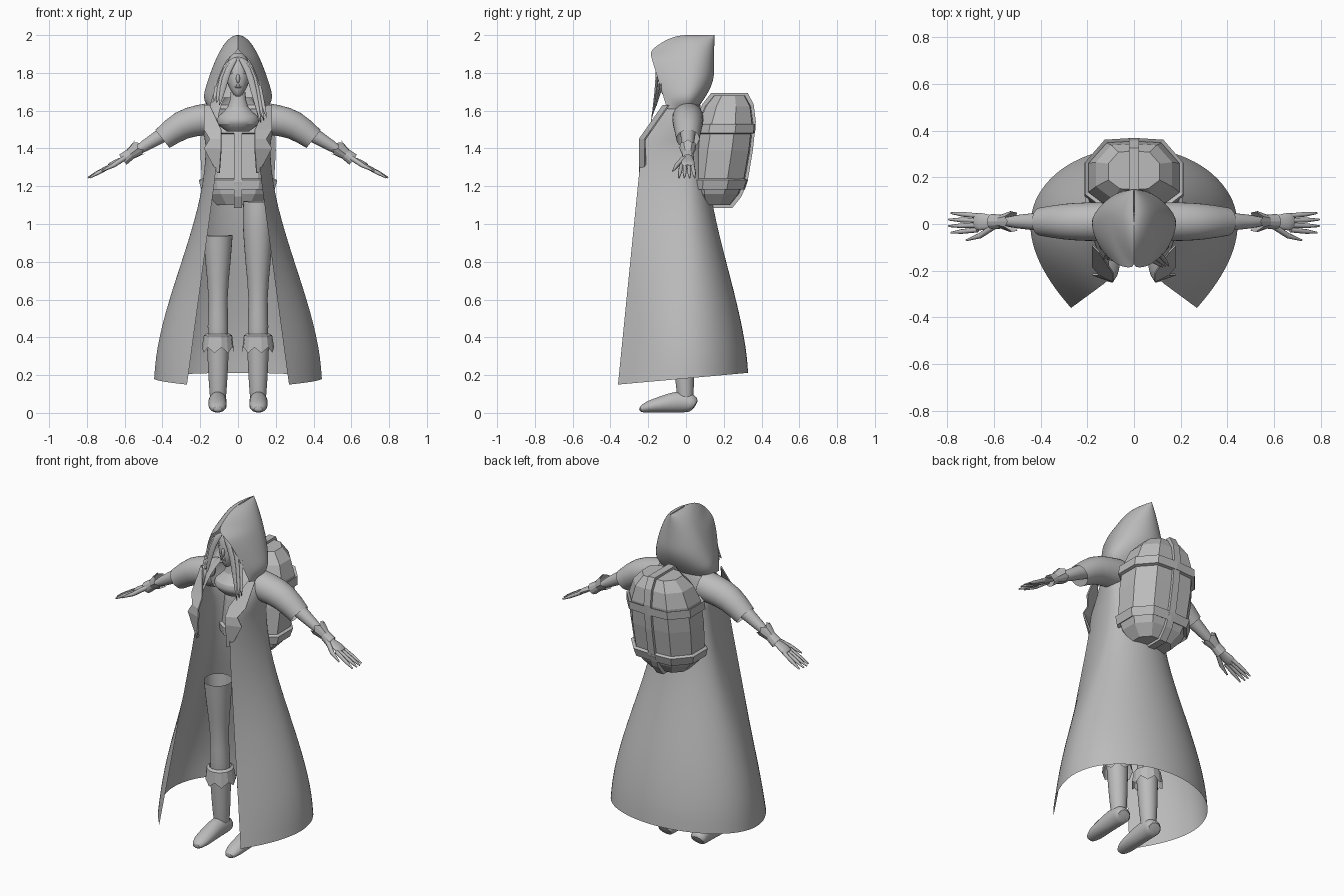
import bpy, bmesh
from math import sin, cos, pi, sqrt, radians
from mathutils import Vector

if bpy.data.objects.get("Cube"):
    bpy.data.objects.remove(bpy.data.objects["Cube"])

grey = bpy.data.materials.new("plain grey")
grey.use_nodes = True
grey.diffuse_color = (.5, .5, .5, 1)
for node in grey.node_tree.nodes:
    if node.type == 'BSDF_PRINCIPLED':
        node.inputs["Base Color"].default_value = grey.diffuse_color

ACROSS = Vector((1, 0, 0))
DEPTH = Vector((0, 1, 0))


def loft(name, rings, closed=True, caps=False, smooth=True, subdiv=0, flip=1):
    """Skin a list of equal-length rings; a flip of -1 mirrors it across x."""
    bm = bmesh.new()
    rows = [[bm.verts.new((x * flip, y, z)) for x, y, z in ring] for ring in rings]
    count = len(rows[0])
    for lower, upper in zip(rows, rows[1:]):
        for i in range(count if closed else count - 1):
            j = (i + 1) % count
            bm.faces.new((lower[i], lower[j], upper[j], upper[i]))
    if caps:
        bm.faces.new(rows[0])
        bm.faces.new(rows[-1])
    bmesh.ops.recalc_face_normals(bm, faces=bm.faces)
    mesh = bpy.data.meshes.new(name)
    bm.to_mesh(mesh)
    bm.free()
    mesh.materials.append(grey)
    if smooth:
        mesh.shade_smooth()
        mesh.set_sharp_from_angle(angle=radians(50))
    part = bpy.data.objects.new(name, mesh)
    bpy.context.collection.objects.link(part)
    if subdiv:
        modifier = part.modifiers.new("smooth", 'SUBSURF')
        modifier.levels = modifier.render_levels = subdiv
        modifier.boundary_smooth = 'PRESERVE_CORNERS'
    return part


def tube(name, path, ref, sides=12, flat=1, jag=0, **options):
    """Path of (x, y, z, radius along ref, optional other radius); jag notches the end."""
    points = [Vector(p[:3]) for p in path]
    last = len(path) - 1
    rings = []
    for i, p in enumerate(path):
        along = (points[min(i + 1, last)] - points[max(i - 1, 0)]).normalized()
        u = (ref - along * ref.dot(along)).normalized()
        v = along.cross(u)
        ring = []
        for k in range(sides):
            angle = 2 * pi * k / sides
            corner = points[i] + u * p[3] * cos(angle) + v * p[-1] * flat * sin(angle)
            if i == last and k % 2:
                corner += along * jag
            ring.append(corner)
        rings.append(ring)
    return loft(name, rings, **options)


def ball(name, centre, size, taper=0, flip=1):
    """Ellipsoid whose lower half can narrow and push forward."""
    x, y, z = centre
    rings = []
    steps = 12
    for k in range(1, steps):
        height = cos(pi * k / steps)
        pinch = taper * min(0, height)
        radius = sin(pi * k / steps) * (1 + pinch)
        turns = [2 * pi * i / 16 for i in range(16)]
        rings.append([(x + size[0] * radius * cos(a), y + pinch / 7 + size[1] * radius * sin(a),
                       z + size[2] * height) for a in turns])
    return loft(name, rings, caps=True, flip=flip)


def horseshoe(z, edge_x, edge_y, width, mid, back, lift=0, steps=10):
    """Open ring: half section from the back round to the front edge, mirrored."""
    half = []
    for k in range(steps):
        a = pi / 2 * k / steps
        half.append((width * sin(a), mid + (back - mid) * cos(a)))
    for k in range(steps + 1):
        t = k / steps
        half.append((width + t * t * (edge_x - width), mid + (edge_y - mid) * (t + t * t * .1) / 1.1))
    full = [(-x, y) for x, y in reversed(half[1:])] + half
    return [(x, y, z + lift * (y - edge_y)) for x, y in full]


def skirt_ring(u):
    """u runs from 0 at the waist to 1 at the hem."""
    flare = u * u * (3 - 2 * u)
    return horseshoe(1.4 - 1.25 * u, .1 + .17 * u, -.235 - .125 * u, .17 + .275 * flare, 0,
                     .11 + .22 * flare, lift=.09 * u ** 8)


def shoulder_ring(v):
    """v runs from 0 at the waist to 1 at the neck."""
    return horseshoe(1.4 + .27 * v, .11 - .04 * v ** 4, -.235 + .17 * v ** 1.3,
                     .17 + .04 * v - .11 * v ** 6, 0, .11 - .04 * v)


def hood_ring(v):
    """v runs from 0 at the neck to 1 at the crown; the opening closes at the brim."""
    brim = .78
    edge_y = -.1 - .12 * v if v < brim else -.19 * sqrt((1 - v) / (1 - brim))
    return horseshoe(1.61 + .39 * v, .15 * sqrt(max(0, 1 - v / brim)), edge_y,
                     min(.15 + .3 * v, .2 * sqrt(1 - v) + .003), v / 20,
                     .06 + .09 * sin(min(1, 2 * v) * pi / 2))


# Long open coat and hood
coat = [skirt_ring(1 - k / 10) for k in range(10)] + [shoulder_ring(k / 8) for k in range(9)]
loft("coat", coat, closed=False, subdiv=1)
loft("hood", [hood_ring(sin(pi / 2 * k / 14)) for k in range(15)], closed=False, subdiv=1)

# Head, face, neck and upper chest
ball("head", (0, -.05, 1.79), (.07, .09, .12), taper=.35)
ball("nose", (0, -.14, 1.77), (.01, .013, .025))
for lip, z in (("upper_lip", 1.735), ("lower_lip", 1.725)):
    ball(lip, (0, -.13, z), (.02, .01, .006))
bust = ((1.49, .06), (1.53, .12), (1.57, .12), (1.61, .045), (1.7, .04))
tube("chest", [(0, -.04, z, r) for z, r in bust], ACROSS, sides=16, flat=.8, subdiv=1)

for side, s in (("left", 1), ("right", -1)):
    ball(f"{side}_eye", (.03, -.12, 1.8), (.015, .01, .007), flip=s)

    # Hair strands framing the face, longer on the left
    for i in range(3):
        out = .015 * i
        drop = .1 if s > 0 else 0
        strand = [(0, -.145, 1.89, .01), (.055 + out, -.155 + out, 1.82, .02),
                  (.08 + out, -.155 + out, 1.72, .02),
                  (.1 + out + drop / 4, -.155 - drop / 3, 1.62 - drop + out, .003)]
        tube(f"{side}_hair_strand_{i}", strand, ACROSS, sides=8, flat=.4, caps=True,
             subdiv=1, flip=s)

    # Sleeve, arm, hand and wrist cuff, each listed as (x, z, radius)
    sleeve = ((.13, 1.56, .085), (.2, 1.55, .085), (.3, 1.53, .08), (.4, 1.45, .062))
    arm = ((.15, 1.57, .05), (.3, 1.53, .05), (.42, 1.46, .04), (.58, 1.36, .022))
    palm = ((.56, 1.37, .02), (.62, 1.34, .03), (.66, 1.32, .042), (.69, 1.3, .036))
    cuff = ((.61, 1.34, .033), (.57, 1.37, .03), (.53, 1.4, .045))
    for name, rows, options in (("sleeve", sleeve, dict(sides=16, subdiv=1)),
                                ("arm", arm, dict(subdiv=1, caps=True)),
                                ("hand", palm, dict(subdiv=1, caps=True, flat=.4)),
                                ("wrist_cuff", cuff, dict(jag=.02, smooth=False))):
        tube(f"{side}_{name}", [(x, .01, z, r) for x, z, r in rows], DEPTH, flip=s, **options)

    # Fingers fan out from the palm; the thumb points forward
    for i, name in enumerate(("index", "middle", "ring", "little")):
        spread = i - 1.5
        root = Vector((.67, .005 + .02 * spread, 1.31))
        tip = Vector((.8 - .01 * abs(spread), .005 + .028 * spread, 1.245))
        tube(f"{side}_{name}_finger", [(*root, .011), (*root.lerp(tip, .6), .01), (*tip, .004)],
             DEPTH, sides=8, caps=True, flip=s)
    tube(f"{side}_thumb", [(.6, -.01, 1.35, .014), (.66, -.05, 1.31, .012), (.72, -.07, 1.28, .004)],
         DEPTH, sides=8, caps=True, flip=s)

    # Leg: the right one stops open at mid thigh, the left runs to the hip
    leg = [(.35, .05), (.45, .06), (.6, .047), (.8, .07), (.94, .08)]
    if s > 0:
        leg += [(1.03, .085), (1.12, .08)]
    shaft = ((.04, .04), (.15, .05), (.25, .055), (.4, .062))
    fold = ((.42, .06), (.41, .075), (.35, .085))
    for name, rows, options in (("leg", leg, dict(subdiv=1)), ("boot_shaft", shaft, dict(subdiv=1)),
                                ("boot_cuff", fold, dict(jag=.03, smooth=False))):
        tube(f"{side}_{name}", [(.106, -.04 * z, z, r) for z, r in rows], ACROSS,
             sides=14, flip=s, **options)

    # Foot resting on the ground, listed as (y, half height)
    foot = ((.05, .035), (.03, .055), (-.05, .06), (-.12, .046), (-.2, .033), (-.25, .015))
    tube(f"{side}_boot_foot", [(.108, y, h, min(.05, 1.6 * h), h) for y, h in foot], ACROSS,
         sides=14, caps=True, subdiv=1, flip=s)

    # Notched lapel over the coat front, listed as (z, inner x, outer x)
    notch = ((1.27, .1, .11), (1.4, .09, .18), (1.45, .09, .15), (1.5, .09, .18), (1.63, .15, .18))
    fronts = [-.25 + .7 * max(0, z - 1.45) for z, inner, outer in notch]
    inside = [(row[1], y, row[0]) for row, y in zip(notch, fronts)]
    outside = [(row[2], y + .03, row[0]) for row, y in zip(notch, fronts)]
    lapel = loft(f"{side}_lapel", [inside, outside], closed=False, smooth=False, flip=s)
    lapel.modifiers.new("thickness", 'SOLIDIFY').thickness = .008


# Faceted backpack leaning back; v runs from -1 at the base to 1 at the top
def pack_point(v, x, y, grow=0):
    bulge = 1 - .45 * v ** 4
    return (x * (.2 * bulge + grow), .19 + .04 * v + y * (.15 * bulge + grow), 1.39 + (.29 + grow) * v)


def pack_ring(v, grow=0):
    half = [(0, -1), (.55, -.95), (1, -.5), (1, .35), (.6, .95), (0, 1)]
    full = half + [(-x, y) for x, y in reversed(half[1:-1])]
    return [pack_point(v, x, y, grow) for x, y in full]


levels = (-1, -.8, -.55, 0, .5, .8, 1)
loft("backpack", [pack_ring(v) for v in levels], caps=True, smooth=False)

# Straps around the pack, raised between sunken edges
for name, v in (("upper_pack_strap", .38), ("lower_pack_strap", -.6)):
    band = ((-.08, -.01), (-.08, .014), (.08, .014), (.08, -.01))
    loft(name, [pack_ring(v + step, grow) for step, grow in band], smooth=False)


def strap_loop(x, grow):
    front = [pack_point(v, 0, -1, grow) for v in levels]
    back = [pack_point(v, 0, 1, grow) for v in reversed(levels)]
    return [(x, y, z) for none, y, z in front + back]


edges = ((-.022, -.01), (-.022, .014), (.022, .014), (.022, -.01))
loft("centre_pack_strap", [strap_loop(x, grow) for x, grow in edges], smooth=False)
